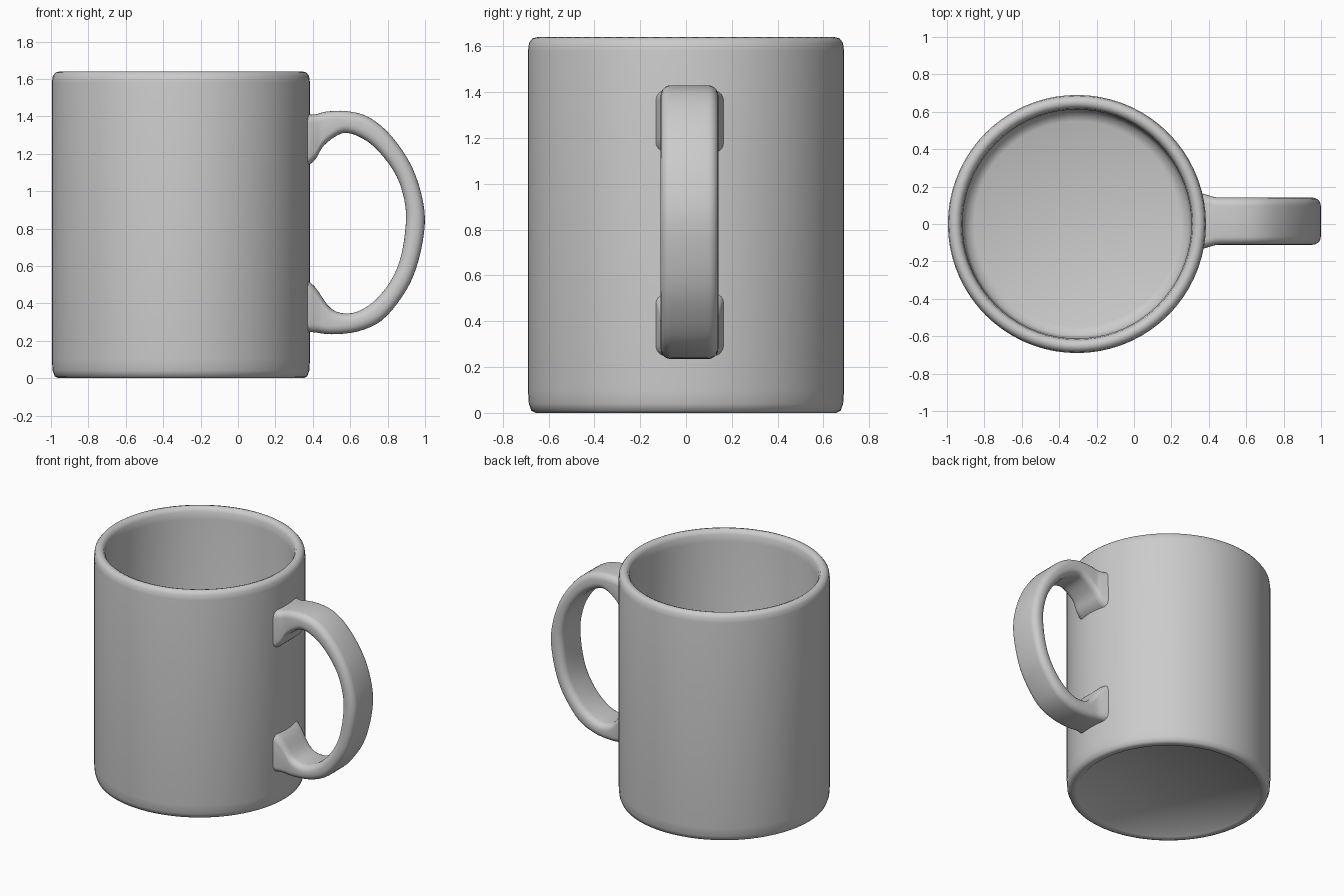
import bpy, bmesh, math
from mathutils import Vector

cube = bpy.data.objects.get("Cube")
if cube:
    bpy.data.objects.remove(cube, do_unlink=True)

glaze = bpy.data.materials.new("grey_glaze")
glaze.use_nodes = True
GREY = (0.6, 0.6, 0.6, 1)
glaze.diffuse_color = GREY
glaze.node_tree.nodes["Principled BSDF"].inputs["Base Color"].default_value = GREY

CENTRE_X = -0.305


def finish(name, bm, angle):
    """Turn a bmesh into a smooth shaded, coloured object."""
    bmesh.ops.recalc_face_normals(bm, faces=bm.faces)
    mesh = bpy.data.meshes.new(name)
    bm.to_mesh(mesh)
    bm.free()
    mesh.materials.append(glaze)
    obj = bpy.data.objects.new(name, mesh)
    bpy.context.collection.objects.link(obj)
    bpy.ops.object.select_all(action="DESELECT")
    obj.select_set(True)
    bpy.context.view_layer.objects.active = obj
    bpy.ops.object.shade_smooth_by_angle(angle=math.radians(angle))
    return obj


def bridge(bm, a, b):
    for i in range(len(a)):
        j = (i + 1) % len(a)
        bm.faces.new((a[i], a[j], b[j], b[i]))


def catmull(p, steps):
    """Smooth curve through a list of vectors."""
    pts = [p[0] * 2 - p[1]] + p + [p[-1] * 2 - p[-2]]
    out = []
    for a, b, c, d in zip(pts, pts[1:], pts[2:], pts[3:]):
        for s in range(steps):
            t = s / steps
            out.append((b * 2 + (c - a) * t + (a * 2 - b * 5 + c * 4 - d) * t**2
                        + (b * 3 - a - c * 3 + d) * t**3) / 2)
    return out + [p[-1]]


# Body: closed lathe of radius and height, from the recessed base to the inner floor
profile = [(0.60, 0.035), (0.62, 0.015), (0.655, 0.01), (0.675, 0.02),
           (0.686, 0.05), (0.69, 0.10), (0.69, 1.58), (0.685, 1.615),
           (0.67, 1.635), (0.65, 1.64), (0.63, 1.632), (0.618, 1.61),
           (0.612, 1.56), (0.61, 0.16), (0.595, 0.11), (0.55, 0.09)]
SIDES = 72
bm = bmesh.new()
rings = []
for r, z in profile:
    rings.append([bm.verts.new((CENTRE_X + r * math.cos(i * math.tau / SIDES),
                                r * math.sin(i * math.tau / SIDES), z))
                  for i in range(SIDES)])
for a, b in zip(rings, rings[1:]):
    bridge(bm, a, b)
bm.faces.new(rings[0])
bm.faces.new(rings[-1])
# Settle the foot on the ground
bmesh.ops.translate(bm, verts=[v for v in bm.verts if v.co.z < 0.06], vec=(0, 0, -0.01))
finish("mug_body", bm, 50)

# Handle: paired outer and inner edge points (x, z), lofted as a rounded strap
outer = [(0.33, 1.41), (0.41, 1.41), (0.47, 1.425), (0.58, 1.428), (0.70, 1.395),
         (0.82, 1.295), (0.93, 1.13), (0.99, 0.94), (0.995, 0.78), (0.95, 0.58),
         (0.88, 0.44), (0.77, 0.31), (0.64, 0.25), (0.50, 0.235), (0.41, 0.245), (0.33, 0.25)]
inner = [(0.33, 1.11), (0.41, 1.165), (0.46, 1.245), (0.56, 1.31), (0.66, 1.285),
         (0.755, 1.21), (0.85, 1.075), (0.895, 0.92), (0.893, 0.78), (0.865, 0.63),
         (0.81, 0.51), (0.72, 0.405), (0.61, 0.348), (0.50, 0.37), (0.41, 0.49), (0.33, 0.55)]
rail_out = catmull([Vector((x, 0, z)) for x, z in outer], 4)
rail_in = catmull([Vector((x, 0, z)) for x, z in inner], 4)

bm = bmesh.new()
rings = []
for o, i in zip(rail_out, rail_in):
    mid, half = (o + i) / 2, (o - i) / 2
    flare = max(0, 0.44 - mid.x) * 0.3
    thick = half.length
    width = 0.126 + flare
    radius = min(0.045, thick * 0.9)
    ring = []
    # Rounded rectangle: a quarter arc at each corner
    for corner, (sy, sn) in enumerate([(1, 1), (-1, 1), (-1, -1), (1, -1)]):
        for k in range(6):
            ang = (corner + k / 5) * math.pi / 2
            y = sy * (width - radius) + radius * math.cos(ang)
            n = sn * (thick - radius) + radius * math.sin(ang)
            co = mid + half.normalized() * n
            ring.append(bm.verts.new((co.x, 0.015 + y, co.z)))
    rings.append(ring)
for a, b in zip(rings, rings[1:]):
    bridge(bm, a, b)
bm.faces.new(rings[0])
bm.faces.new(rings[-1])
finish("mug_handle", bm, 50)
